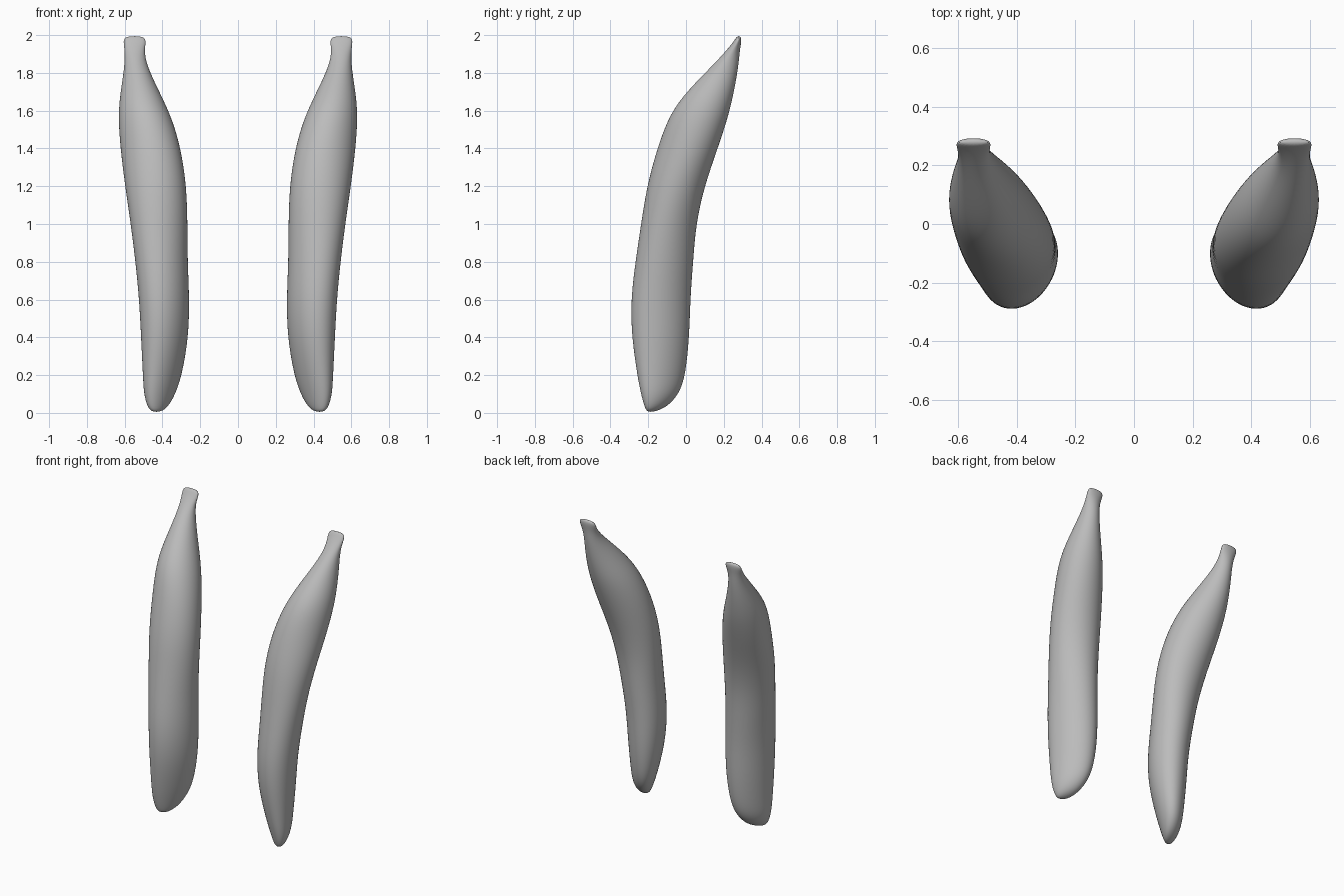
import bpy
import bmesh
import math

SIDES = 20

# Outline of one pod from tip to stem:
# (height, inner x, outer x, front y, back y, skew of the oval)
SECTIONS = [
    (0.005, 0.41, 0.455, -0.205, -0.17, -0.5),
    (0.03, 0.37, 0.48, -0.22, -0.1, -0.5),
    (0.1, 0.33, 0.50, -0.24, -0.035, -0.45),
    (0.2, 0.295, 0.505, -0.26, 0.0, -0.4),
    (0.4, 0.26, 0.515, -0.29, 0.02, -0.25),
    (0.6, 0.255, 0.525, -0.295, 0.025, -0.2),
    (0.8, 0.265, 0.545, -0.27, 0.04, -0.15),
    (1.0, 0.265, 0.57, -0.24, 0.055, -0.1),
    (1.2, 0.27, 0.6, -0.21, 0.1, 0.0),
    (1.4, 0.3, 0.625, -0.155, 0.17, 0.1),
    (1.55, 0.345, 0.635, -0.1, 0.22, 0.1),
    (1.65, 0.39, 0.63, -0.04, 0.245, 0.1),
    (1.75, 0.44, 0.615, 0.05, 0.265, 0.1),
    (1.85, 0.485, 0.6, 0.15, 0.28, 0.0),
    (1.92, 0.495, 0.6, 0.215, 0.285, 0.0),
    (1.97, 0.485, 0.61, 0.255, 0.295, 0.0),
    (1.995, 0.5, 0.595, 0.27, 0.29, 0.0),
]


def make_material(name, colour):
    mat = bpy.data.materials.new(name)
    mat.use_nodes = True
    mat.diffuse_color = colour
    mat.node_tree.nodes["Principled BSDF"].inputs["Base Color"].default_value = colour
    return mat


def oval(bm, section, side):
    """One skewed oval ring of the pod, mirrored by side."""
    z, x_in, x_out, y_front, y_back, skew = section
    ring = []
    for i in range(SIDES):
        angle = math.tau * i / SIDES
        x = (x_in + x_out) / 2 + (x_out - x_in) / 2 * math.cos(angle)
        y = (y_front + y_back) / 2 + (y_back - y_front) / 2 * math.sin(angle + skew)
        ring.append(bm.verts.new((side * x, y, z)))
    return ring


def make_pod(name, side, material):
    bm = bmesh.new()
    rings = [oval(bm, section, side) for section in SECTIONS]
    # Skin between neighbouring rings
    for low, high in zip(rings, rings[1:]):
        for i in range(SIDES):
            j = (i + 1) % SIDES
            bm.faces.new((low[i], low[j], high[j], high[i]))
    # Close the tip and the stem end
    bm.faces.new(rings[0])
    bm.faces.new(rings[-1])
    bmesh.ops.recalc_face_normals(bm, faces=bm.faces)
    mesh = bpy.data.meshes.new(name)
    bm.to_mesh(mesh)
    bm.free()
    mesh.materials.append(material)
    mesh.shade_smooth()
    pod = bpy.data.objects.new(name, mesh)
    bpy.context.collection.objects.link(pod)
    smooth = pod.modifiers.new("Rounding", "SUBSURF")
    smooth.levels = smooth.render_levels = 2
    return pod


default_cube = bpy.data.objects.get("Cube")
if default_cube:
    bpy.data.objects.remove(default_cube, do_unlink=True)

# A mirrored pair of pods
grey = make_material("plain grey", (0.5, 0.5, 0.5, 1.0))
make_pod("left_pod", 1, grey)
make_pod("right_pod", -1, grey)
